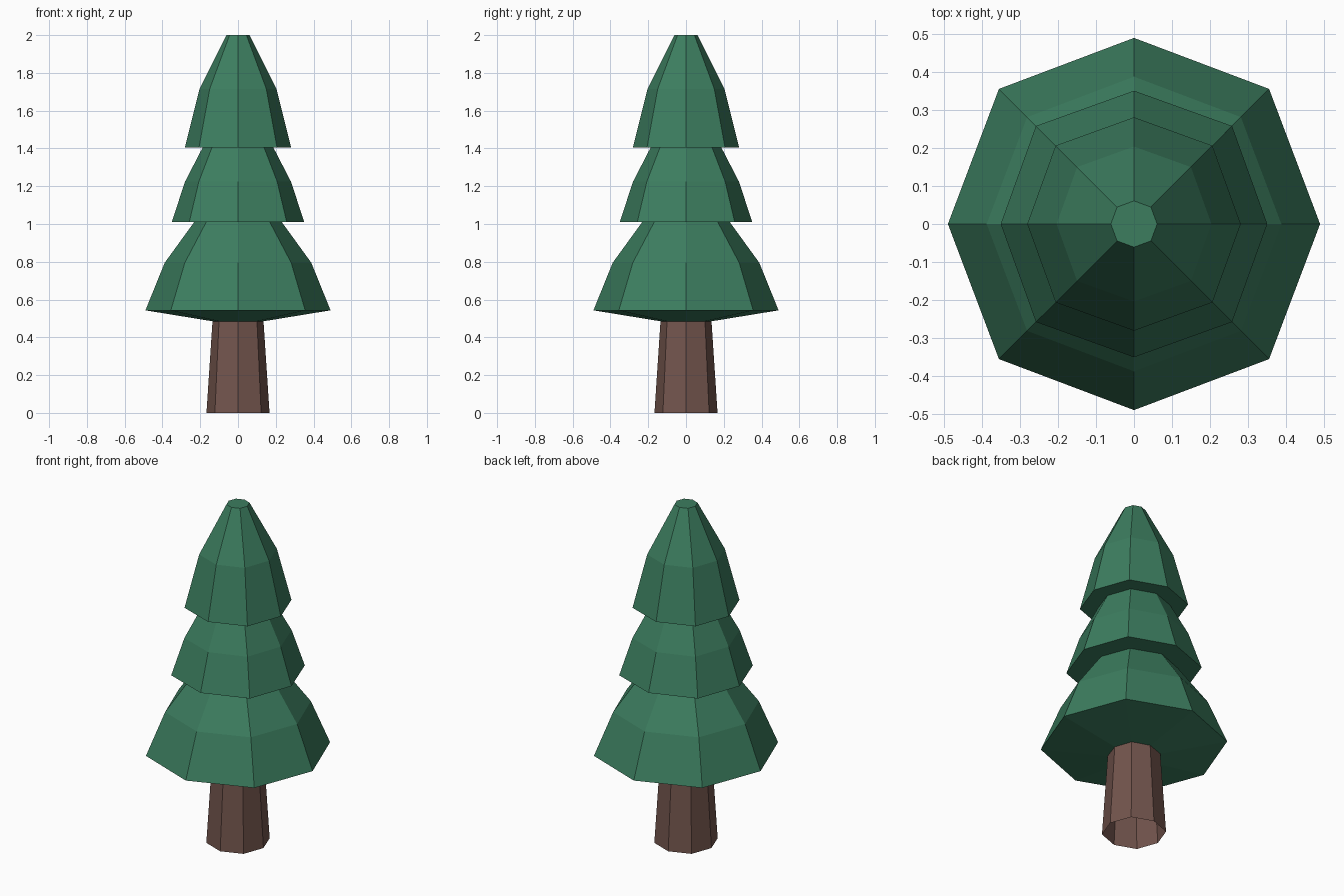
import bpy, bmesh
from math import sin, cos, tau

if "Cube" in bpy.data.objects:
    bpy.data.objects.remove(bpy.data.objects["Cube"])

SIDES = 8


def material(name, rgb):
    m = bpy.data.materials.new(name)
    m.diffuse_color = (*rgb, 1)
    m.use_nodes = True
    m.node_tree.nodes["Principled BSDF"].inputs["Base Color"].default_value = m.diffuse_color
    return m


def lathe(name, rings, mat, cap_top=False):
    """Octagonal shell through (axis radius, diagonal radius, z) rings, bottom to top."""
    bm = bmesh.new()
    loops = []
    for r_axis, r_diag, z in rings:
        loop = []
        for i in range(SIDES):
            r = r_diag if i % 2 else r_axis
            a = tau * i / SIDES
            loop.append(bm.verts.new((r * cos(a), r * sin(a), z)))
        loops.append(loop)
    for low, high in zip(loops, loops[1:]):
        for i in range(SIDES):
            j = (i + 1) % SIDES
            bm.faces.new((low[i], low[j], high[j], high[i]))
    if cap_top:
        bm.faces.new(loops[-1])
    me = bpy.data.meshes.new(name)
    bm.to_mesh(me)
    bm.free()
    me.materials.append(mat)
    ob = bpy.data.objects.new(name, me)
    bpy.context.collection.objects.link(ob)
    return ob


bark = material("bark", (0.17, 0.09, 0.074))
needles = material("needles", (0.045, 0.205, 0.114))

# Tapered trunk, open at the base
lathe("trunk", [(0.167, 0.173, 0), (0.135, 0.142, 0.485)], bark)

# Foliage: three stacked skirts in one continuous profile
lathe("foliage", [
    (0.135, 0.142, 0.485), (0.49, 0.503, 0.543), (0.388, 0.398, 0.795), (0.232, 0.238, 1.01),
    (0.351, 0.365, 1.01), (0.28, 0.293, 1.225), (0.187, 0.195, 1.405),
    (0.281, 0.292, 1.405), (0.204, 0.212, 1.715), (0.061, 0.063, 2.0),
], needles, cap_top=True)
